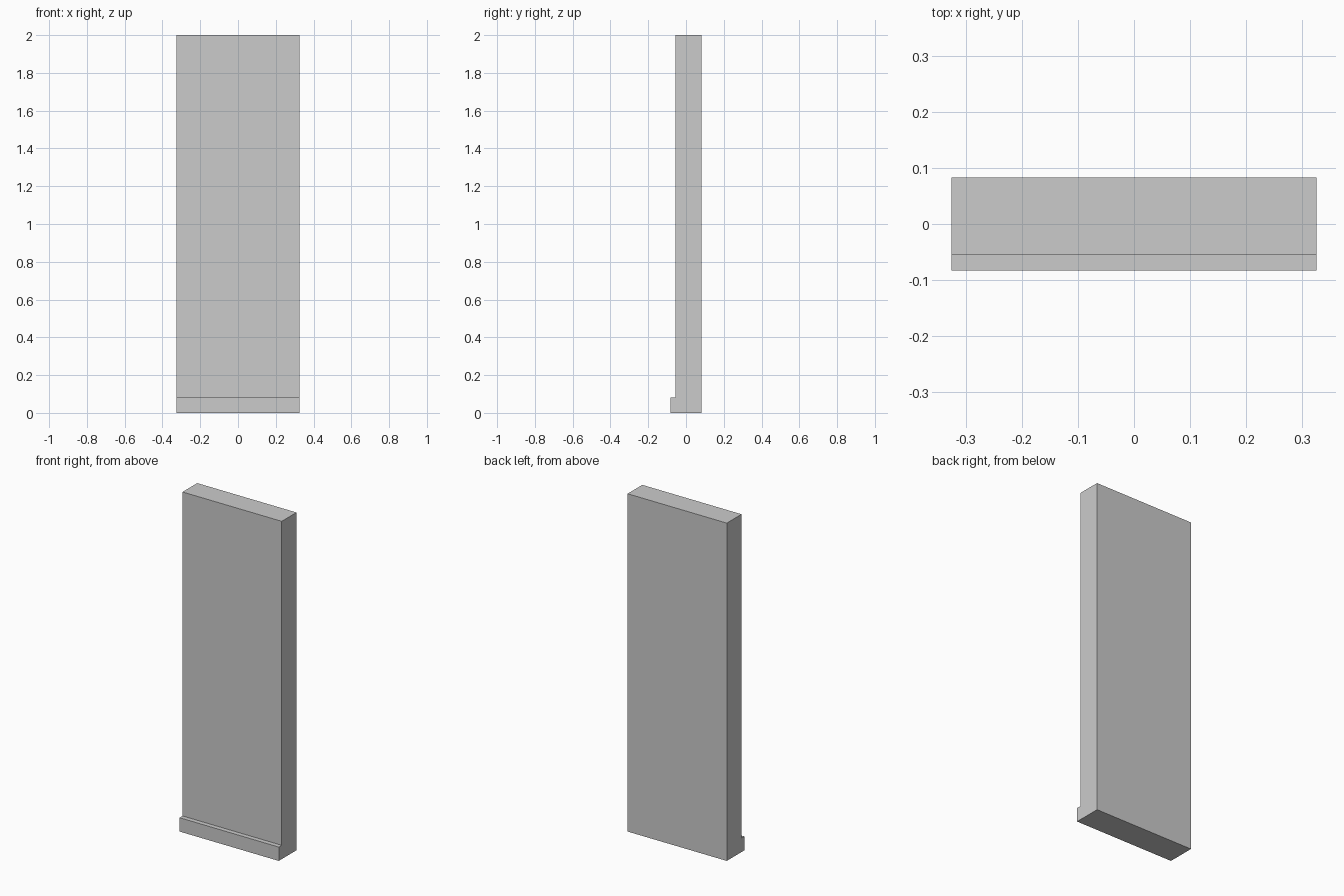
import bpy
import bmesh

if "Cube" in bpy.data.objects:
    bpy.data.objects.remove(bpy.data.objects["Cube"])

HALF_WIDTH = 0.325
FRONT, BACK, WALL_FRONT = -0.0825, 0.0825, -0.055
HEIGHT, SKIRTING_TOP = 2.0, 0.082

# Wall side profile (y, z) with a projecting skirting step at the front foot
profile = [(FRONT, 0), (BACK, 0), (BACK, HEIGHT), (WALL_FRONT, HEIGHT),
           (WALL_FRONT, SKIRTING_TOP), (FRONT, SKIRTING_TOP)]

# Extrude the profile across the width
bm = bmesh.new()
side = bm.faces.new([bm.verts.new((-HALF_WIDTH, y, z)) for y, z in profile])
result = bmesh.ops.extrude_face_region(bm, geom=[side], use_keep_orig=True)
moved = [g for g in result["geom"] if isinstance(g, bmesh.types.BMVert)]
bmesh.ops.translate(bm, verts=moved, vec=(2 * HALF_WIDTH, 0, 0))
bmesh.ops.recalc_face_normals(bm, faces=bm.faces[:])

mesh = bpy.data.meshes.new("wall_panel_with_skirting")
bm.to_mesh(mesh)
bm.free()
wall = bpy.data.objects.new("wall_panel_with_skirting", mesh)
bpy.context.collection.objects.link(wall)
